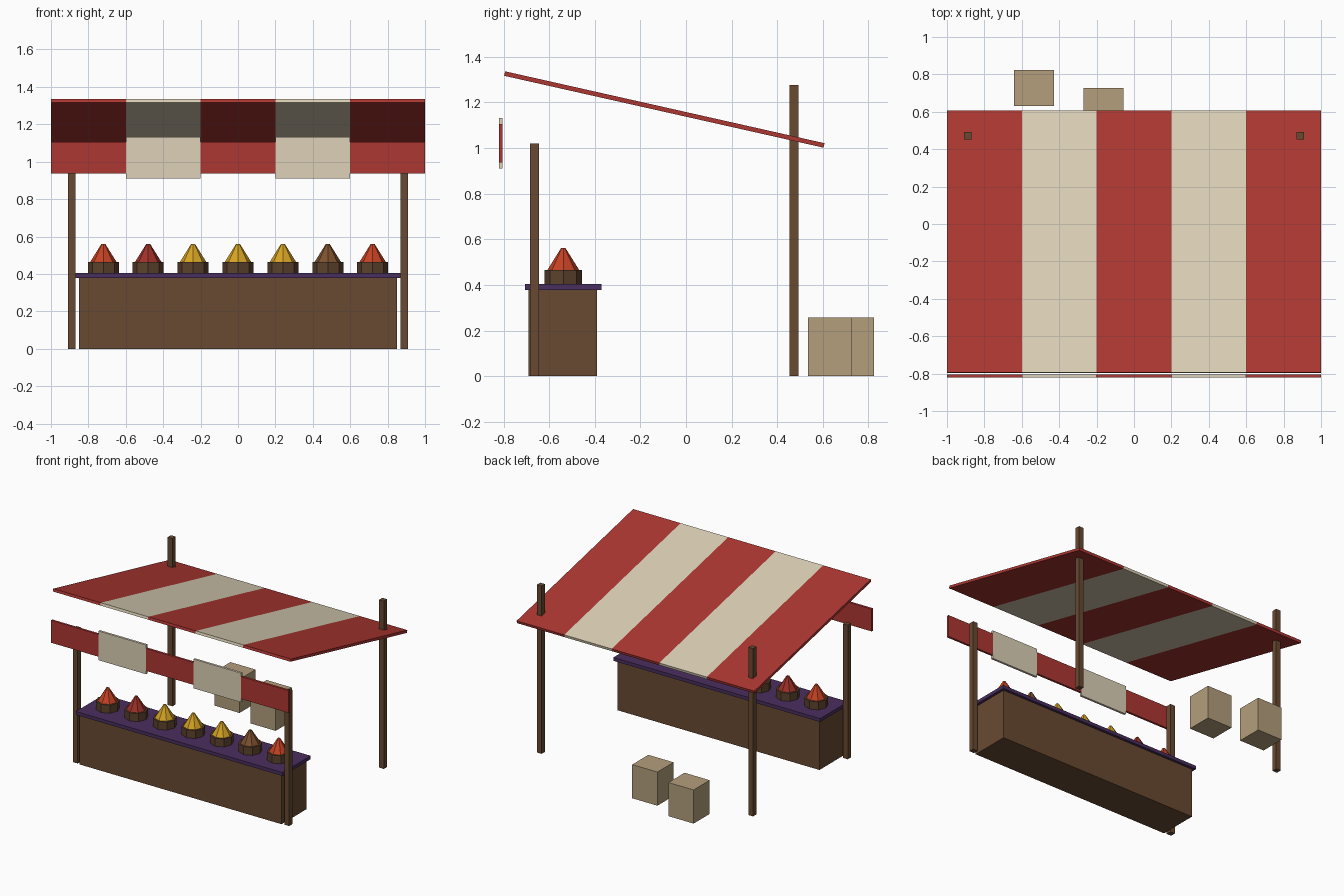
import bpy, math

if "Cube" in bpy.data.objects:
    bpy.data.objects.remove(bpy.data.objects["Cube"])


def material(name, rgb):
    # sRGB 0-255 to linear
    m = bpy.data.materials.new(name)
    m.diffuse_color = [(c / 255 / 12.92 if c < 11 else ((c / 255 + 0.055) / 1.055) ** 2.4)
                       for c in rgb] + [1]
    m.use_nodes = True
    m.node_tree.nodes["Principled BSDF"].inputs["Base Color"].default_value = m.diffuse_color
    return m


WOOD = material("wood", (104, 74, 50))
DARK_WOOD = material("basket_wood", (92, 66, 44))
RED = material("red_cloth", (174, 55, 50))
CREAM = material("cream_cloth", (221, 209, 183))
PURPLE = material("purple_cloth", (74, 46, 94))
CRATE = material("crate_wood", (180, 159, 124))
ORANGE = material("orange_goods", (196, 66, 36))
CRIMSON = material("crimson_goods", (158, 48, 40))
GOLD = material("gold_goods", (212, 162, 36))
BROWN = material("brown_goods", (124, 80, 46))


def box(name, center, size, mat, tilt=0):
    bpy.ops.mesh.primitive_cube_add(size=1, location=center, rotation=(tilt, 0, 0))
    ob = bpy.context.object
    ob.name = name
    ob.scale = size
    ob.data.materials.append(mat)


def cone(name, x, y, z0, z1, r1, r2, mat):
    bpy.ops.mesh.primitive_cone_add(vertices=8, radius1=r1, radius2=r2, depth=z1 - z0,
                                    location=(x, y, (z0 + z1) / 2))
    ob = bpy.context.object
    ob.name = name
    ob.data.materials.append(mat)


# counter and its cloth-covered top
box("counter", (0, -0.54, 0.19), (1.70, 0.30, 0.38), WOOD)
box("counter_top", (0, -0.538, 0.391), (1.74, 0.336, 0.026), PURPLE)

# posts, taller at the back
for side, x in (("left", -0.89), ("right", 0.89)):
    box(side + "_front_post", (x, -0.665, 0.51), (0.04, 0.04, 1.02), WOOD)
    box(side + "_back_post", (x, 0.473, 0.638), (0.04, 0.04, 1.276), WOOD)

# striped awning and hanging valance
tilt = -math.atan2(0.315, 1.4)
for i in range(5):
    x = -0.8 + 0.4 * i
    mat, drop = (CREAM, 0.222) if i % 2 else (RED, 0.17)
    box(f"awning_stripe_{i + 1}", (x, -0.095, 1.169), (0.4, 1.435, 0.02), mat, tilt)
    box(f"valance_flap_{i + 1}", (x, -0.812, 1.021), (0.4, 0.017, drop), mat)

# baskets with heaped goods
for i, mat in enumerate((ORANGE, CRIMSON, GOLD, GOLD, GOLD, BROWN, ORANGE)):
    x = -0.72 + 0.24 * i
    cone(f"basket_{i + 1}", x, -0.538, 0.404, 0.465, 0.083, 0.083, DARK_WOOD)
    cone(f"goods_heap_{i + 1}", x, -0.538, 0.465, 0.561, 0.07, 0.01, mat)

# crates behind the stall
box("crate_1", (-0.535, 0.727, 0.128), (0.212, 0.194, 0.256), CRATE)
box("crate_2", (-0.163, 0.631, 0.128), (0.212, 0.194, 0.256), CRATE)
